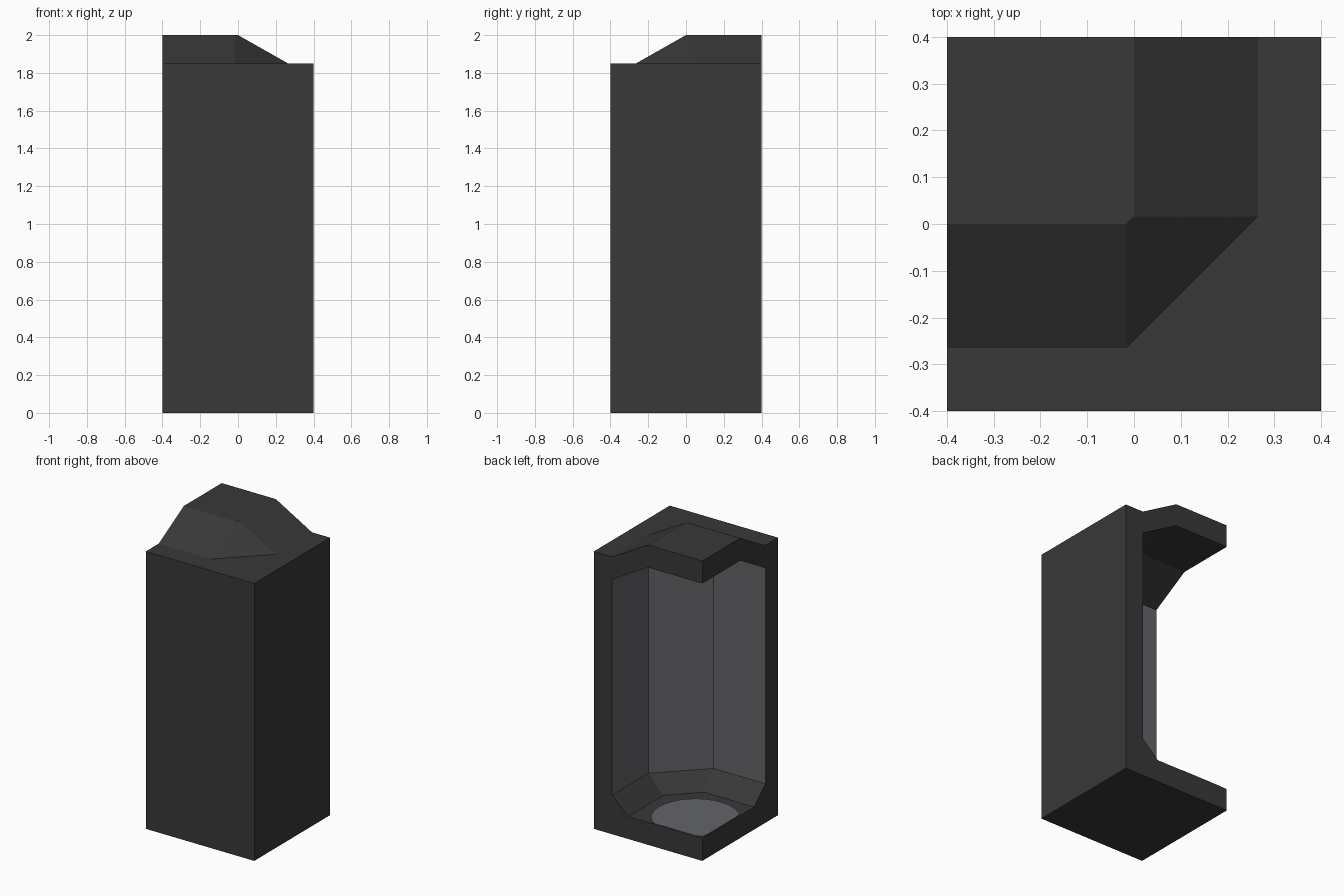
import bpy, bmesh, math

if "Cube" in bpy.data.objects:
    bpy.data.objects.remove(bpy.data.objects["Cube"])


def material(name, rgb):
    m = bpy.data.materials.new(name)
    m.diffuse_color = (*rgb, 1)
    m.use_nodes = True
    m.node_tree.nodes["Principled BSDF"].inputs["Base Color"].default_value = m.diffuse_color
    return m


dark = material("dark_shell", (0.04, 0.04, 0.04))
grey = material("lining_grey", (0.125, 0.127, 0.138))


def finish(name, bm, mats):
    bmesh.ops.recalc_face_normals(bm, faces=bm.faces)
    mesh = bpy.data.meshes.new(name)
    bm.to_mesh(mesh)
    bm.free()
    for m in mats:
        mesh.materials.append(m)
    ob = bpy.data.objects.new(name, mesh)
    bpy.context.collection.objects.link(ob)
    return ob


# Hollow corner shell: each ring (r, c, z) runs around the corner with a chamfer,
# from the open left side to the open back side.
H, R, C = 0.4, 0.265, -0.016
rings = [
    (H, H, 0), (H, H, 1.85),                 # outer walls
    (R, C, 1.85), (0, C, 2.0),               # sloped roof
    (-H, -H, 2.0), (-H, -H, 1.85),           # roof tip
    (0, C, 1.85), (R, C, 1.70),              # sloped ceiling
    (R, C, 0.26), (0.147, -0.03, 0.15),      # inner walls, lower bevel
    (-H, -H, 0.15), (-H, -H, 0),             # floor tip
]
INNER_WALL = 7

bm = bmesh.new()
loops = [[bm.verts.new(p) for p in
          ((-H, -r, z), (c, -r, z), (r, -c, z), (r, H, z))]
         for r, c, z in rings]
for i, a in enumerate(loops):
    b = loops[(i + 1) % len(loops)]
    for k in range(3):
        f = bm.faces.new((a[k], a[k + 1], b[k + 1], b[k]))
        f.material_index = 1 if i == INNER_WALL else 0
# flat cut ends on the left and the back
for k in (0, 3):
    bm.faces.new([l[k] for l in loops])
bmesh.ops.remove_doubles(bm, verts=bm.verts, dist=1e-5)
finish("corner_shell", bm, [dark, grey])

# Thin round floor patch, trimmed at the open sides
bm = bmesh.new()
N = 32
pts = []
for i in range(N):
    t = math.tau * i / N
    pts.append((max(-0.2 + 0.27 * math.cos(t), -0.397),
                min(0.185 + 0.27 * math.sin(t), 0.397)))
base = bm.faces.new([bm.verts.new((x, y, 0.15)) for x, y in pts])
top = bmesh.ops.extrude_face_region(bm, geom=[base])["geom"]
bmesh.ops.translate(bm, vec=(0, 0, 0.004),
                    verts=[g for g in top if isinstance(g, bmesh.types.BMVert)])
finish("floor_patch", bm, [grey])
